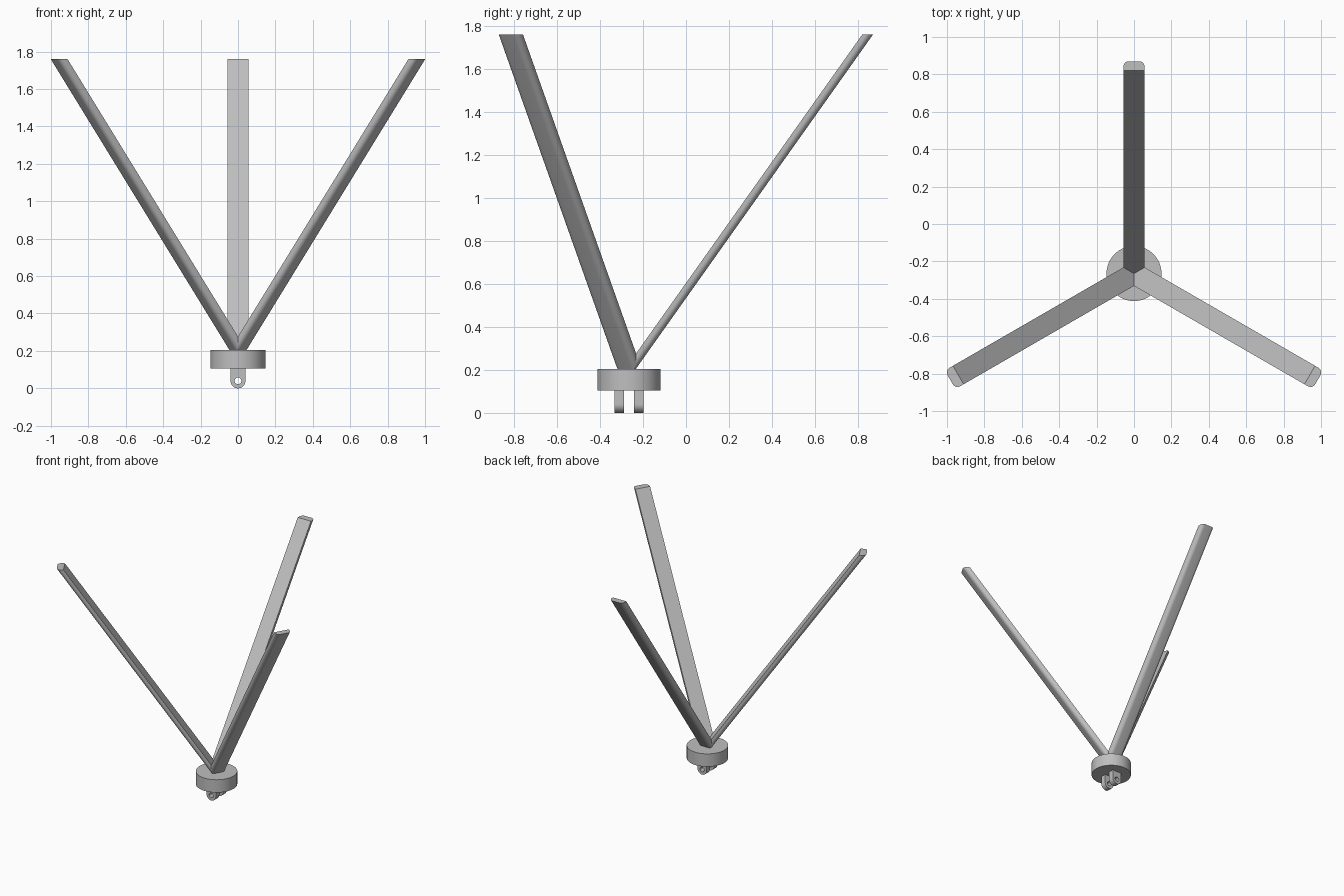
import bpy
import bmesh
from math import sin, cos, pi, radians
from mathutils import Matrix, Vector

cube = bpy.data.objects.get("Cube")
if cube:
    bpy.data.objects.remove(cube, do_unlink=True)

CENTER = Vector((0, -0.265, 0))

grey = bpy.data.materials.new("plain grey")
grey.use_nodes = True
grey.diffuse_color = (0.52, 0.52, 0.52, 1)
grey.node_tree.nodes["Principled BSDF"].inputs["Base Color"].default_value = grey.diffuse_color


def finish(name, bm, matrix):
    """Turn a bmesh into a smooth-shaded, sharp-edged grey object."""
    bmesh.ops.recalc_face_normals(bm, faces=bm.faces[:])
    bm.transform(matrix)
    mesh = bpy.data.meshes.new(name)
    bm.to_mesh(mesh)
    bm.free()
    mesh.materials.append(grey)
    ob = bpy.data.objects.new(name, mesh)
    bpy.context.collection.objects.link(ob)
    bpy.ops.object.select_all(action='DESELECT')
    ob.select_set(True)
    bpy.context.view_layer.objects.active = ob
    bpy.ops.object.shade_smooth_by_angle(angle=radians(30))


def loft(bm, rings):
    """Connect equal-length rings of points with quads; return the vertex rings."""
    rings = [[bm.verts.new(p) for p in ring] for ring in rings]
    n = len(rings[0])
    for a, b in zip(rings, rings[1:]):
        for i in range(n):
            j = (i + 1) % n
            bm.faces.new((a[i], a[j], b[j], b[i]))
    return rings


# Round hub
bm = bmesh.new()
bmesh.ops.create_cone(bm, cap_ends=True, segments=64, radius1=0.147, radius2=0.147, depth=0.1)
finish("hub", bm, Matrix.Translation(CENTER + Vector((0, 0, 0.155))))

# Two lugs under the hub, each rounded at the bottom with a pin hole
LUG_R, HOLE_R, LUG_TOP, STEPS = 0.04, 0.018, 0.0693, 48


def lug_outline(y):
    points = []
    for i in range(STEPS):
        c, s = cos(2 * pi * i / STEPS), sin(2 * pi * i / STEPS)
        k = LUG_R if s <= 0 else min(LUG_R / max(abs(c), 1e-6), LUG_TOP / s)
        points.append((c * k, y, s * k))
    return points


def hole_outline(y):
    return [(HOLE_R * cos(2 * pi * i / STEPS), y, HOLE_R * sin(2 * pi * i / STEPS))
            for i in range(STEPS)]


for name, y in (("front_lug", -0.045), ("back_lug", 0.045)):
    bm = bmesh.new()
    h = 0.0215
    loft(bm, [hole_outline(-h), lug_outline(-h), lug_outline(h), hole_outline(h), hole_outline(-h)])
    bmesh.ops.remove_doubles(bm, verts=bm.verts[:], dist=1e-5)
    finish(name, bm, Matrix.Translation(CENTER + Vector((0, y, LUG_R))))

# Three leaning arms: flat inside, rounded outer corners, level ends
HALF, THICK, TOP, BOTTOM = 0.057, 0.05, 1.76, 0.203
INNER_TOP, SLOPE = 1.085, 1.41


def arm_section(z):
    inner = INNER_TOP - (TOP - z) / SLOPE
    rx, ry = 0.027, 0.032
    side = [(HALF, 0)]
    for i in range(9):
        a = pi / 2 * i / 8
        side.append((HALF - rx + rx * cos(a), THICK - ry + ry * sin(a)))
    profile = side + [(-x, t) for x, t in reversed(side)]
    return [(x, inner + t, z) for x, t in profile]


for name, angle in (("back_arm", 0), ("right_arm", 120), ("left_arm", 240)):
    bm = bmesh.new()
    low, high = loft(bm, [arm_section(BOTTOM), arm_section(TOP)])
    bm.faces.new(low)
    bm.faces.new(high)
    # Mitre the foot where the arms meet
    for sign in (-1, 1):
        cut = bmesh.ops.bisect_plane(
            bm, geom=bm.verts[:] + bm.edges[:] + bm.faces[:], plane_co=(0, 0, 0),
            plane_no=(sign * cos(pi / 6 + pi / 6), -cos(pi / 6), 0), clear_outer=True)
        edges = [e for e in cut["geom_cut"] if isinstance(e, bmesh.types.BMEdge)]
        bmesh.ops.edgenet_fill(bm, edges=edges)
    finish(name, bm, Matrix.Translation(CENTER) @ Matrix.Rotation(radians(angle), 4, 'Z'))
